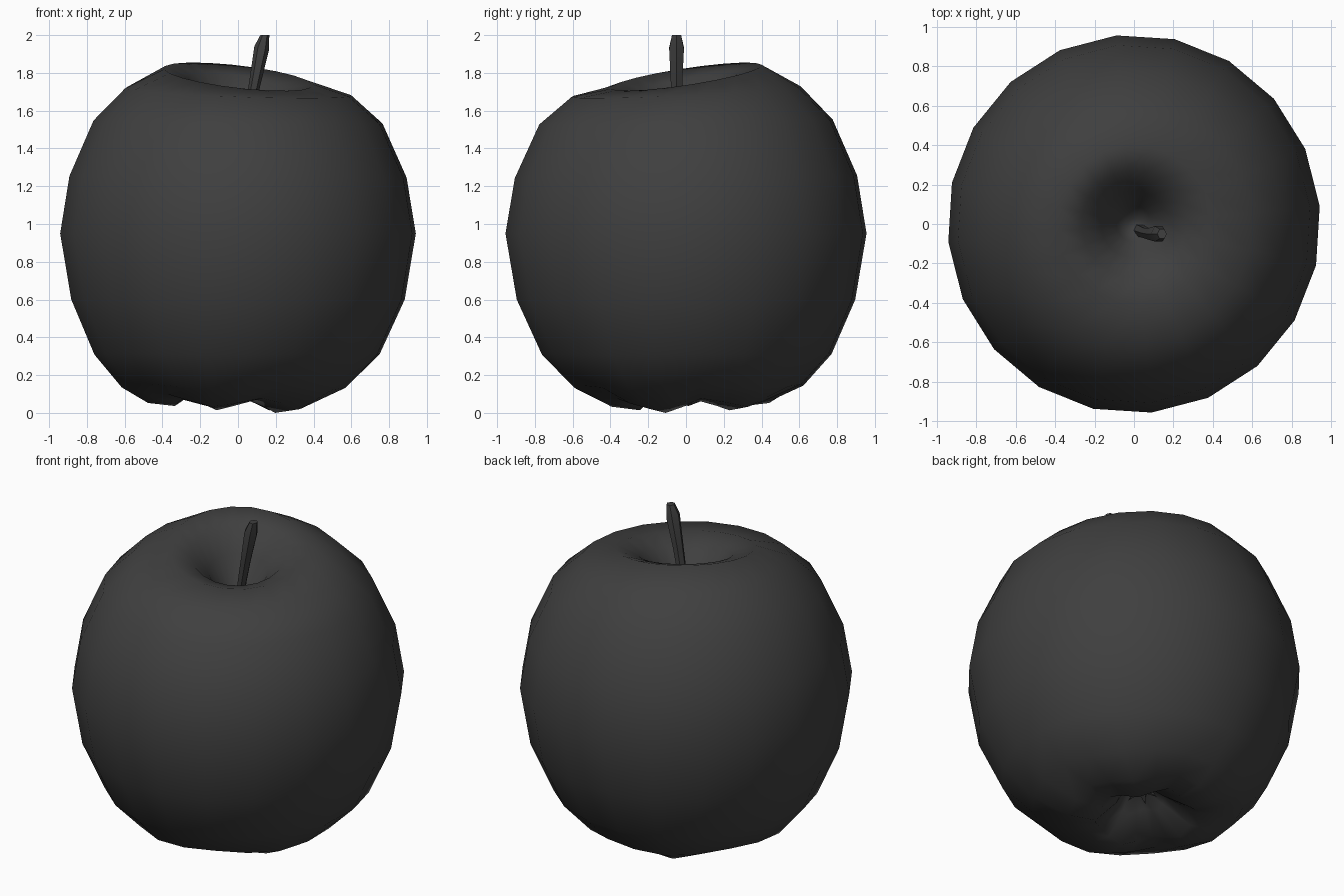
import bpy, bmesh
from math import sin, cos, pi, radians
from mathutils import Vector

if "Cube" in bpy.data.objects:
    bpy.data.objects.remove(bpy.data.objects["Cube"])

dark = bpy.data.materials.new("dark_grey")
dark.diffuse_color = (0.05, 0.05, 0.05, 1)
dark.use_nodes = True
dark.node_tree.nodes["Principled BSDF"].inputs["Base Color"].default_value = dark.diffuse_color


def loft(name, rings, cap_start=True, cap_end=True, angle=60):
    """Skin a list of equal-length vertex rings into one smooth object."""
    bm = bmesh.new()
    loops = [[bm.verts.new(p) for p in ring] for ring in rings]
    n = len(loops[0])
    for a, b in zip(loops, loops[1:]):
        for i in range(n):
            j = (i + 1) % n
            bm.faces.new((a[i], a[j], b[j], b[i]))
    if cap_start:
        bm.faces.new(loops[0][::-1])
    if cap_end:
        bm.faces.new(loops[-1])
    bmesh.ops.recalc_face_normals(bm, faces=bm.faces)
    mesh = bpy.data.meshes.new(name)
    bm.to_mesh(mesh)
    bm.free()
    mesh.materials.append(dark)
    obj = bpy.data.objects.new(name, mesh)
    bpy.context.collection.objects.link(obj)
    bpy.ops.object.select_all(action='DESELECT')
    obj.select_set(True)
    bpy.context.view_layer.objects.active = obj
    bpy.ops.object.shade_smooth_by_angle(angle=radians(angle))
    return obj


# Fruit body: radius, height, amount of top tilt, amount of bottom lobing
PROFILE = [
    (0.05, 0.26, 0, 0.1), (0.14, 0.17, 0, 0.6), (0.29, 0.06, 0, 1),
    (0.44, 0.075, 0, 0.9), (0.61, 0.15, 0, 0.35), (0.77, 0.32, 0, 0.1),
    (0.90, 0.60, 0, 0), (0.96, 0.95, 0, 0), (0.91, 1.25, 0.1, 0),
    (0.78, 1.54, 0.2, 0), (0.61, 1.70, 0.45, 0), (0.40, 1.78, 1, 0),
    (0.27, 1.735, 0.9, 0), (0.17, 1.63, 0.5, 0), (0.09, 1.50, 0.2, 0),
    (0.03, 1.43, 0, 0),
]
SIDES = 20
body_rings = []
for r, z, tilt, lobe in PROFILE:
    ring = []
    for i in range(SIDES):
        a = 2 * pi * (i + 0.3) / SIDES
        low = a + radians(30)                     # five feet, lowest front right
        dz = tilt * (0.06 * sin(a) - 0.045 * cos(a))
        dz -= lobe * (0.03 * cos(5 * low) + 0.02 * cos(low))
        ring.append(Vector((r * cos(a) * 0.985 - 0.05 * lobe,
                            r * sin(a) + 0.04 * lobe, z + dz)))
    body_rings.append(ring)
lowest = min(p.z for ring in body_rings for p in ring)
for ring in body_rings:
    for p in ring:
        if p.z < 0.5:
            p.z -= lowest
loft("apple_body", body_rings)

# Stem: slim leaning stalk, thicker at the top
STEM = [(0.02, -0.03, 1.38, 0.035), (0.06, -0.045, 1.60, 0.03),
        (0.09, -0.05, 1.75, 0.035), (0.125, -0.05, 1.93, 0.045),
        (0.142, -0.05, 1.995, 0.028)]
loft("stem", [[(x + 0.85 * r * cos(k * pi / 3), y + r * sin(k * pi / 3),
                z - (0.25 * r * cos(k * pi / 3) if z < 1.99 else 0)
                + (0.005 if z > 1.99 else 0))
               for k in range(6)] for x, y, z, r in STEM], angle=50)

# Calyx: small five-pointed dried blossom in the lower hollow
def star(outer, inner, z_tip, z_in):
    return [(-0.03 + (inner if k % 2 else outer) * cos(k * pi / 5),
             0.03 + (inner if k % 2 else outer) * sin(k * pi / 5),
             z_in if k % 2 else z_tip) for k in range(10)]

loft("calyx", [star(0.04, 0.04, 0.28, 0.28), star(0.05, 0.035, 0.23, 0.23),
               star(0.09, 0.03, 0.18, 0.21), star(0.02, 0.015, 0.22, 0.22)], angle=40)
